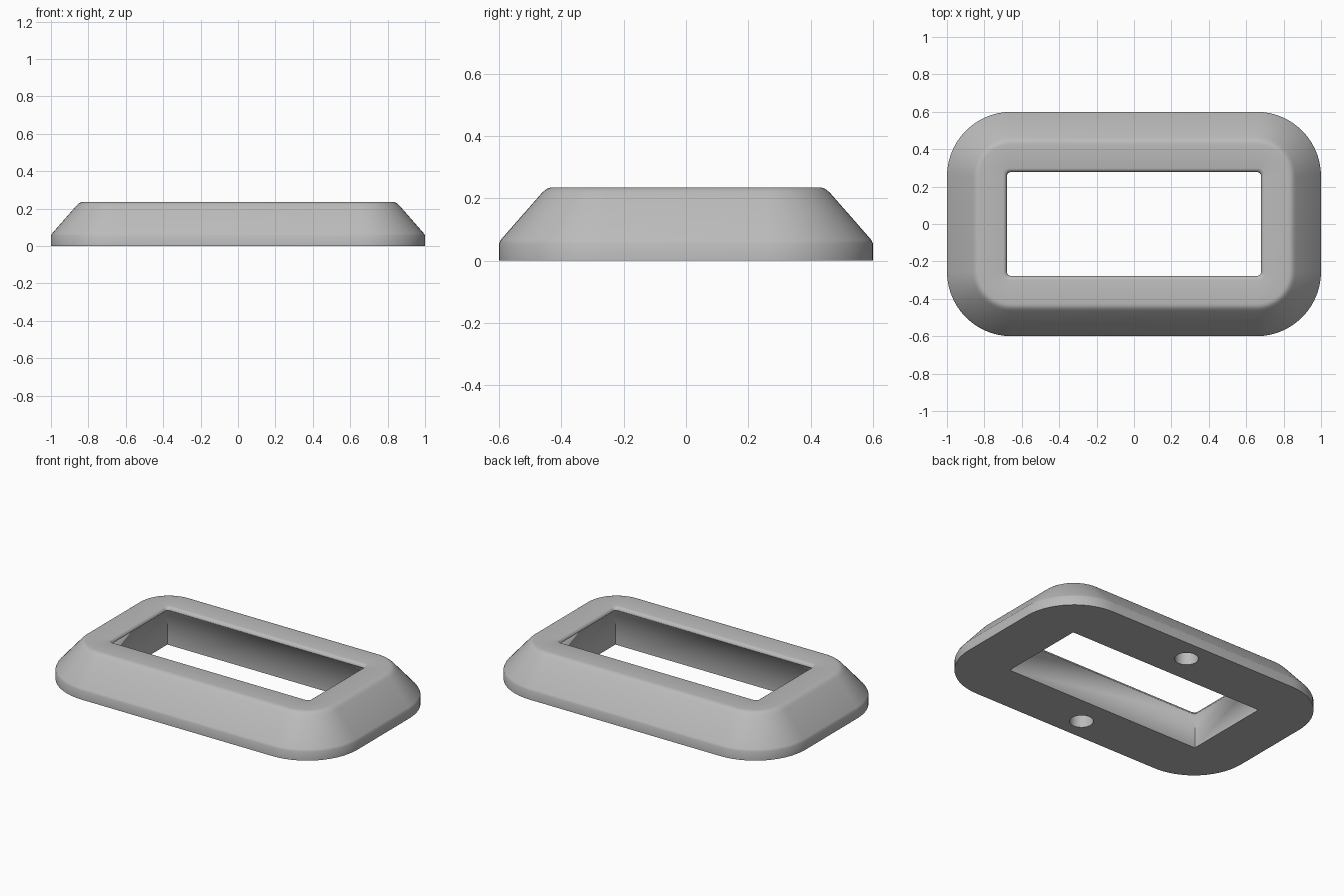
import bpy, bmesh, math

if "Cube" in bpy.data.objects:
    bpy.data.objects.remove(bpy.data.objects["Cube"])

SEG = 14

grey = bpy.data.materials.new("plain grey")
grey.use_nodes = True
colour = (0.5, 0.5, 0.5, 1)
grey.diffuse_color = colour
grey.node_tree.nodes["Principled BSDF"].inputs["Base Color"].default_value = colour


def ring(bm, hx, hy, r, z):
    """Rounded rectangle of vertices, counter-clockwise."""
    verts = []
    for i, (sx, sy) in enumerate([(1, 1), (-1, 1), (-1, -1), (1, -1)]):
        for k in range(SEG + 1):
            a = math.pi / 2 * (i + k / SEG)
            verts.append(bm.verts.new((sx * (hx - r) + r * math.cos(a),
                                       sy * (hy - r) + r * math.sin(a), z)))
    return verts


# Outer wall: inset from the footprint and height, with a rounded top rim
OUTER = [(0, 0), (0, 0.055), (0.006, 0.067), (0.134, 0.213), (0.143, 0.222),
         (0.153, 0.23), (0.164, 0.234), (0.175, 0.235)]
# Opening: widening, corner radius and height, from the rim down
OPENING = [(0.02, 0.035, 0.235), (0.012, 0.03, 0.233), (0.005, 0.026, 0.228),
           (0, 0.024, 0.217), (0, 0, 0.214), (0, 0, 0)]

bm = bmesh.new()
rings = [ring(bm, 1 - d, 0.6 - d, 0.345 - d, z) for d, z in OUTER]
rings += [ring(bm, 0.68 + w, 0.278 + w, r, z) for w, r, z in OPENING]
for a, b in zip(rings, rings[1:] + rings[:1]):
    for i in range(len(a)):
        j = (i + 1) % len(a)
        bm.faces.new((a[i], a[j], b[j], b[i]))
bmesh.ops.remove_doubles(bm, verts=bm.verts, dist=1e-5)
bmesh.ops.recalc_face_normals(bm, faces=bm.faces)
mesh = bpy.data.meshes.new("bezel_frame")
bm.to_mesh(mesh)
bm.free()
mesh.materials.append(grey)
frame = bpy.data.objects.new("bezel_frame", mesh)
bpy.context.collection.objects.link(frame)
bpy.context.view_layer.objects.active = frame

# Blind screw holes in the underside
for side in (-1, 1):
    bpy.ops.mesh.primitive_cylinder_add(vertices=40, radius=0.067, depth=0.24,
                                        location=(0, side * 0.46, -0.01))
    cutter = bpy.context.object
    cutter.name = "screw_hole_cutter"
    cutter.hide_render = True
    cutter.data.materials.append(grey)
    bpy.context.view_layer.objects.active = frame
    mod = frame.modifiers.new("screw_hole", "BOOLEAN")
    mod.operation = "DIFFERENCE"
    mod.solver = "EXACT"
    mod.object = cutter
    bpy.ops.object.modifier_apply(modifier=mod.name)
    bpy.data.objects.remove(cutter)

bpy.ops.object.select_all(action="DESELECT")
frame.select_set(True)
bpy.ops.object.shade_smooth_by_angle(angle=math.radians(32))
